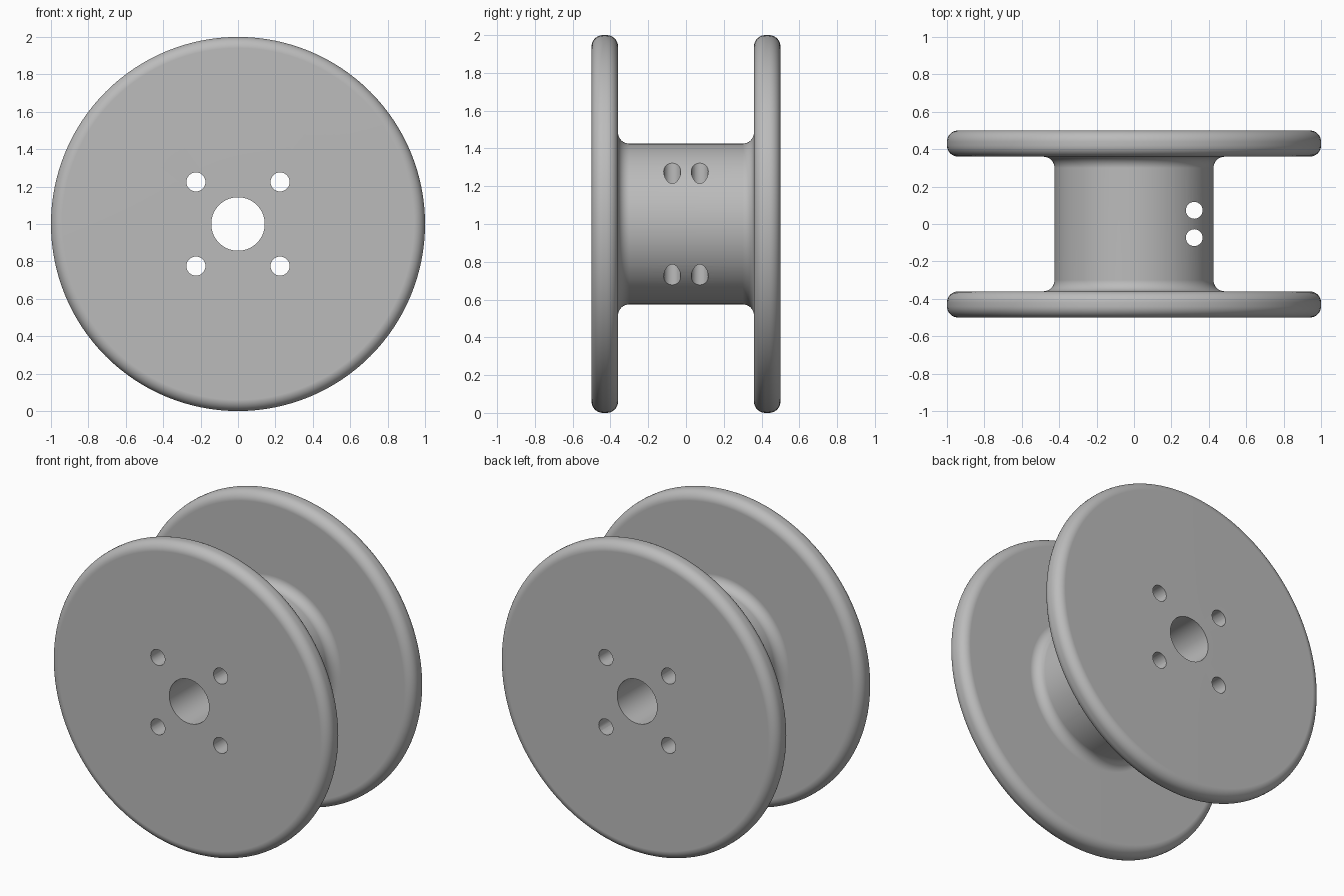
import bpy, bmesh, math
from mathutils import Matrix, Vector

cube = bpy.data.objects.get("Cube")
if cube:
    bpy.data.objects.remove(cube, do_unlink=True)

SEGMENTS = 128
CENTRE = Vector((0, 0, 1))
HALF_WIDTH, FLANGE_INNER = 0.5, 0.36
RIM, EDGE, DRUM, BORE = 1.0, 0.06, 0.425, 0.143

grey = bpy.data.materials.new("plain grey")
grey.use_nodes = True
colour = (0.5, 0.5, 0.5, 1)
grey.diffuse_color = colour
grey.node_tree.nodes["Principled BSDF"].inputs["Base Color"].default_value = colour


def arc(radius, along, size, start, end, steps=8):
    """Quarter-round points as (radius, distance along the axle)."""
    angles = [math.radians(start + (end - start) * i / steps) for i in range(steps + 1)]
    return [(radius + size * math.cos(a), along + size * math.sin(a)) for a in angles]


def make_object(name, bm):
    mesh = bpy.data.meshes.new(name)
    bm.to_mesh(mesh)
    bm.free()
    mesh.materials.append(grey)
    obj = bpy.data.objects.new(name, mesh)
    bpy.context.collection.objects.link(obj)
    return obj


# Spool: half profile from bore to drum, mirrored and turned around the axle
half = [(BORE, HALF_WIDTH)]
half += arc(RIM - EDGE, HALF_WIDTH - EDGE, EDGE, 90, 0)
half += arc(RIM - EDGE, FLANGE_INNER + EDGE, EDGE, 0, -90)
half += arc(DRUM + EDGE, FLANGE_INNER - EDGE, EDGE, 90, 180)
profile = half + [(r, -y) for r, y in reversed(half)]

bm = bmesh.new()
rings = []
for i in range(SEGMENTS):
    turn = 2 * math.pi * i / SEGMENTS
    rings.append([bm.verts.new(CENTRE + Vector((r * math.cos(turn), y, r * math.sin(turn))))
                  for r, y in profile])
for i, ring in enumerate(rings):
    following = rings[(i + 1) % SEGMENTS]
    for j in range(len(profile)):
        k = (j + 1) % len(profile)
        bm.faces.new((ring[j], ring[k], following[k], following[j]))
bmesh.ops.recalc_face_normals(bm, faces=bm.faces)
spool = make_object("spool", bm)


# Drill bits: four bolt holes along the axle, two cord holes through the drum
def add_bit(bm, place, radius, length, rotation=Matrix()):
    bmesh.ops.create_cone(bm, cap_ends=True, segments=32, radius1=radius, radius2=radius,
                          depth=length, matrix=Matrix.Translation(place) @ rotation)


bm = bmesh.new()
along_axle = Matrix.Rotation(math.pi / 2, 4, 'X')
for x in (-0.225, 0.225):
    for z in (-0.225, 0.225):
        add_bit(bm, CENTRE + Vector((x, 0, z)), 0.051, 1.2, along_axle)
bolt_bits = make_object("bolt_hole_cutter", bm)

bm = bmesh.new()
for y in (-0.073, 0.073):
    add_bit(bm, CENTRE + Vector((0.322, y, 0)), 0.045, 1.2)
cord_bits = make_object("cord_hole_cutter", bm)

bpy.context.view_layer.objects.active = spool
for cutter in (bolt_bits, cord_bits):
    cut = spool.modifiers.new("holes", 'BOOLEAN')
    cut.operation = 'DIFFERENCE'
    cut.solver = 'EXACT'
    cut.object = cutter
    bpy.ops.object.modifier_apply(modifier=cut.name)
    bpy.data.objects.remove(cutter, do_unlink=True)

# Smooth rounds with crisp hole edges and flat flange faces
bpy.ops.object.select_all(action='DESELECT')
spool.select_set(True)
bpy.ops.object.shade_smooth_by_angle(angle=math.radians(30))
weighted = spool.modifiers.new("flat flange shading", 'WEIGHTED_NORMAL')
weighted.keep_sharp = True
